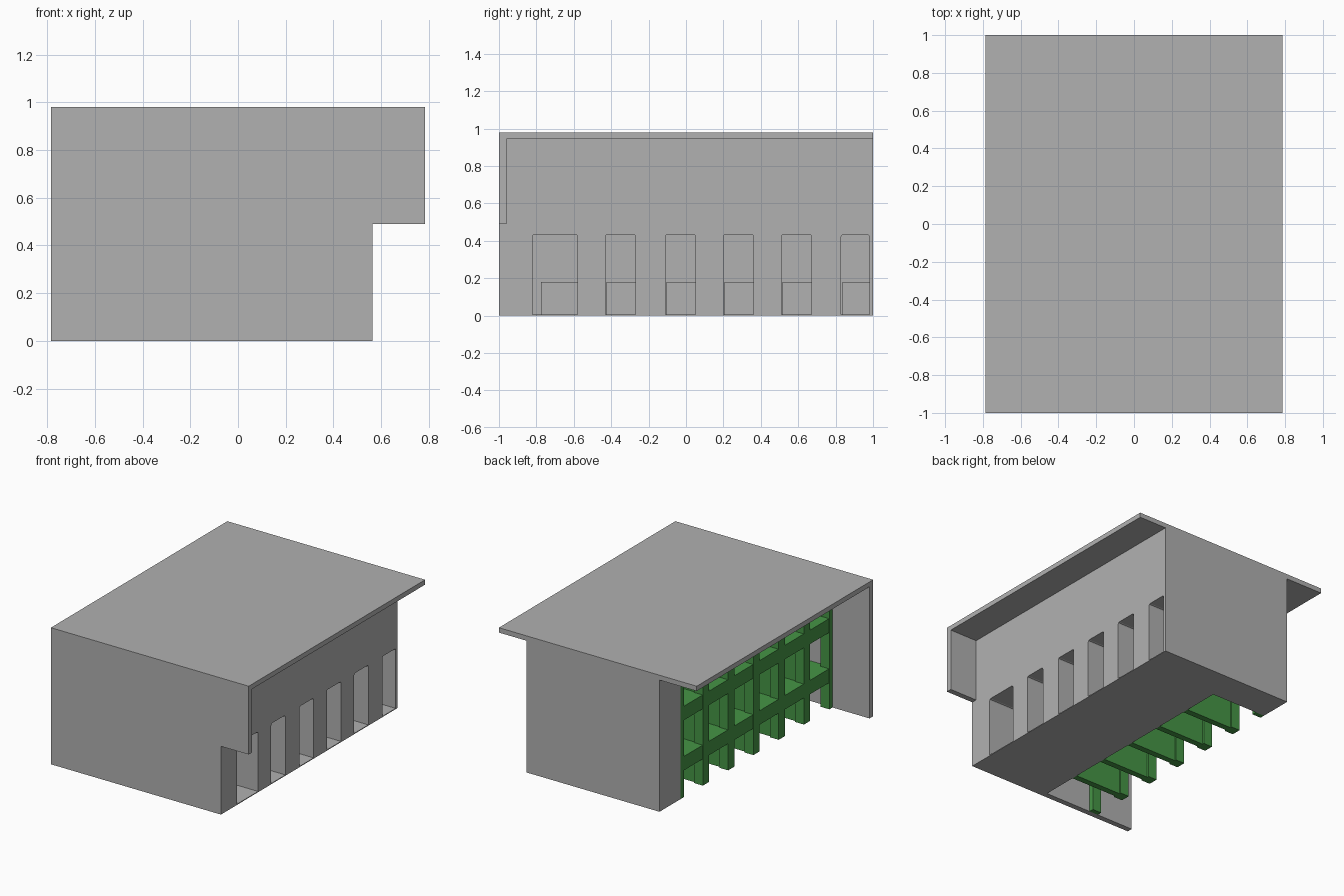
import bpy, bmesh

if "Cube" in bpy.data.objects:
    bpy.data.objects.remove(bpy.data.objects["Cube"])

def material(name, rgb):
    m = bpy.data.materials.new(name)
    m.diffuse_color = (*rgb, 1)
    m.use_nodes = True
    m.node_tree.nodes["Principled BSDF"].inputs["Base Color"].default_value = m.diffuse_color
    return m

GRAY = material("plaster gray", (0.44, 0.44, 0.44))
GREEN = material("screen green", (0.06, 0.30, 0.06))

def finish(name, bm, mat):
    bmesh.ops.recalc_face_normals(bm, faces=bm.faces)
    me = bpy.data.meshes.new(name)
    bm.to_mesh(me)
    bm.free()
    me.materials.append(mat)
    ob = bpy.data.objects.new(name, me)
    bpy.context.collection.objects.link(ob)
    return ob

def prism(name, profile, axis, a, b, mat):
    """Extrude a 2D profile along x or y from a to b; profile is (other, z)."""
    bm = bmesh.new()
    put = (lambda p, t: (t, p[0], p[1])) if axis == "x" else (lambda p, t: (p[0], t, p[1]))
    f = bm.faces.new([bm.verts.new(put(p, a)) for p in profile])
    r = bmesh.ops.extrude_face_region(bm, geom=[f])
    move = (b - a, 0, 0) if axis == "x" else (0, b - a, 0)
    bmesh.ops.translate(bm, vec=move, verts=[v for v in r["geom"] if isinstance(v, bmesh.types.BMVert)])
    return finish(name, bm, mat)

def box(name, x0, x1, y0, y1, z0, z1, mat=GRAY):
    return prism(name, [(y0, z0), (y1, z0), (y1, z1), (y0, z1)], "x", x0, x1, mat)

# roof slab and stepped front wall
W, TOP, ROOF = 0.785, 0.98, 0.945
box("roof", -W, W, -0.96, 1, ROOF, TOP)
prism("front_wall", [(-W, 0), (0.565, 0), (0.565, 0.49), (W, 0.49), (W, TOP), (-W, TOP)],
      "y", -1, -0.96, GRAY)

# hall floor, inner wall and rear block
box("floor", -0.05, 0.565, -0.96, 0.99, 0, 0.006)
box("inner_wall", -0.05, -0.03, -0.96, 0.76, 0.006, ROOF)
box("back_wall", -0.49, 0.565, 0.985, 1, 0, ROOF)
box("rear_room", -0.49, -0.03, 0.76, 0.985, 0, ROOF)

# right wall and the thick arcade behind it, both cut by door openings
wall = box("right_wall", 0.555, 0.565, -0.96, 0.985, 0.006, ROOF)
arcade = box("arcade", 0.18, 0.555, -0.96, 0.985, 0.006, 0.62)
doors = [(-0.82, -0.58), (-0.43, -0.27), (-0.11, 0.05), (0.20, 0.36), (0.51, 0.67), (0.83, 0.98)]
H, c = 0.435, 0.012
for i, (a, b) in enumerate(doors):
    profile = [(a, -0.1), (b, -0.1), (b, H - c), (b - c * .3, H - c * .3), (b - c, H),
               (a + c, H), (a + c * .3, H - c * .3), (a, H - c)]
    cutter = prism(f"door_cutter_{i}", profile, "x", 0.2, 0.7, GRAY)
    cutter.hide_render = True
    cutter.hide_viewport = True
    for ob in (wall, arcade):
        m = ob.modifiers.new("door", "BOOLEAN")
        m.operation = "DIFFERENCE"
        m.solver = "EXACT"
        m.object = cutter
    # low step at the back of each niche
    box(f"niche_step_{i}", 0.2, 0.3, a + (0.045 if i == 0 else 0.006), b, 0.006, 0.18)

# green sun screen: posts, fins behind them, and shelves
Y0, Y1, BAYS, P = -0.96, 0.76, 6, 0.035
pitch = (Y1 - Y0) / BAYS
for i in range(BAYS + 1):
    y = Y0 + i * pitch
    lo, hi = max(y - P, Y0), min(y + P, Y1)
    box(f"screen_post_{i}", -0.49, -0.42, lo, hi, 0, ROOF, GREEN)
    if 0 < i < BAYS:
        box(f"screen_fin_{i}", -0.42, -0.05, y - 0.022, y + 0.022, 0, ROOF, GREEN)
    if i < BAYS:
        for j, (z0, z1) in enumerate([(0.19, 0.29), (0.55, 0.65), (0.90, ROOF)]):
            box(f"screen_beam_{i}_{j}", -0.488, -0.42, hi, y + pitch - P, z0, z1, GREEN)
            box(f"screen_shelf_{i}_{j}", -0.42, -0.05, y + (0.022 if i else 0),
                y + pitch - (0.022 if i < BAYS - 1 else 0), z0 + 0.03, z1 - 0.002, GREEN)
